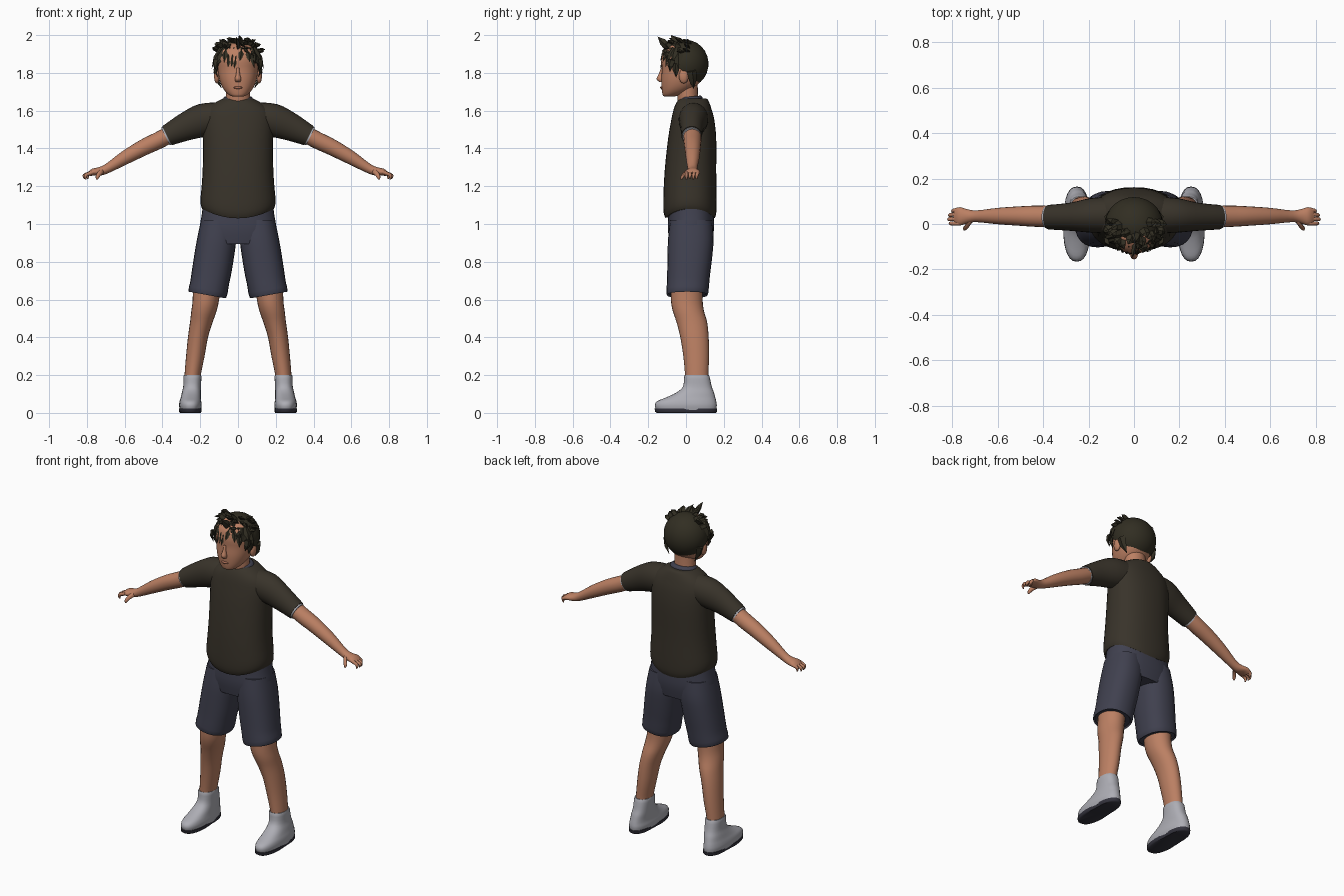
import bpy, bmesh, math, random
from mathutils import Vector

random.seed(4)


def material(name, r, g, b):
    m = bpy.data.materials.new(name)
    m.diffuse_color = (r, g, b, 1)
    return m


SKIN = material("skin", 0.50, 0.215, 0.125)
LIP = material("lips", 0.40, 0.155, 0.095)
SHIRT = material("shirt_charcoal", 0.040, 0.033, 0.023)
SHORTS = material("shorts_navy", 0.051, 0.052, 0.078)
WHITE = material("shoe_grey_white", 0.42, 0.42, 0.46)
SOLE = material("sole_dark", 0.035, 0.034, 0.048)
HAIR = material("hair_dark", 0.031, 0.027, 0.016)


def finish(name, bm, mat, mirror=False, angle=50):
    bmesh.ops.recalc_face_normals(bm, faces=bm.faces)
    me = bpy.data.meshes.new(name)
    bm.to_mesh(me)
    bm.free()
    me.materials.append(mat)
    ob = bpy.data.objects.new(name, me)
    bpy.context.collection.objects.link(ob)
    bpy.ops.object.select_all(action='DESELECT')
    bpy.context.view_layer.objects.active = ob
    ob.select_set(True)
    bpy.ops.object.shade_smooth_by_angle(angle=math.radians(angle))
    if mirror:
        ob.modifiers.new("mirror", 'MIRROR').use_mirror_merge = False
    return ob


def smooth_rows(rows, k):
    """Catmull-Rom interpolation through the ring rows."""
    out = []
    for i in range(len(rows) - 1):
        p0, p1, p2, p3 = (rows[max(i - 1, 0)], rows[i], rows[i + 1],
                          rows[min(i + 2, len(rows) - 1)])
        for j in range(k):
            t = j / k
            out.append([0.5 * (2 * b + (c - a) * t + (2 * a - 5 * b + 4 * c - d) * t * t
                               + (3 * b - a - 3 * c + d) * t ** 3)
                        for a, b, c, d in zip(p0, p1, p2, p3)])
    return out + [list(rows[-1])]


def loft(bm, rows, n=24, power=2.0, k=3):
    """Rows: centre x, y, z, radius u, radius v, tilt of u in the xz plane."""
    rings = []
    for cx, cy, cz, ru, rv, a in smooth_rows(rows, k):
        ring = []
        for i in range(n):
            t = 2 * math.pi * i / n
            c, s = math.cos(t), math.sin(t)
            u = math.copysign(abs(c) ** (2 / power), c) * ru
            v = math.copysign(abs(s) ** (2 / power), s) * rv
            ring.append(bm.verts.new((cx + u * math.cos(a), cy + v, cz + u * math.sin(a))))
        rings.append(ring)
    for r, q in zip(rings, rings[1:]):
        for i in range(n):
            bm.faces.new((r[i], r[(i + 1) % n], q[(i + 1) % n], q[i]))
    bm.faces.new(rings[0])
    bm.faces.new(rings[-1])


def upright(rows, x=None):
    """Rows z, half width, y front, y back (and centre x) to loft rows."""
    return [(r[4] if len(r) > 4 else (x or 0), (r[2] + r[3]) / 2, r[0], r[1],
             (r[3] - r[2]) / 2, 0) for r in rows]


def part(name, rows, mat, mirror=False, n=24, power=2.0, k=3, bend=None):
    bm = bmesh.new()
    loft(bm, rows, n, power, k)
    if bend:
        for v in bm.verts:
            bend(v.co)
    return finish(name, bm, mat, mirror)


def ball(name, loc, size, mat, mirror=False):
    bm = bmesh.new()
    bmesh.ops.create_uvsphere(bm, u_segments=14, v_segments=8, radius=1)
    for v in bm.verts:
        v.co = Vector(loc) + Vector(a * b for a, b in zip(v.co, size))
    return finish(name, bm, mat, mirror)


# Shirt body with a hem that rises at the sides
def hem(co):
    if co.z < 1.16:
        co.z += (1.16 - co.z) / 0.13 * 1.4 * co.x ** 2


part("shirt_body", upright([
    (1.03, .190, -.108, .152), (1.06, .197, -.118, .160), (1.13, .198, -.120, .162),
    (1.28, .187, -.113, .160), (1.45, .186, -.095, .160), (1.55, .188, -.078, .150),
    (1.605, .168, -.066, .136), (1.64, .125, -.052, .124), (1.662, .085, -.036, .112),
    (1.665, .070, -.030, .095)]), SHIRT, n=32, power=2.3, bend=hem)

# Sleeves and the pale cuff lining inside them
A = math.radians(63.4)
part("sleeve", [(.09, .040, 1.560, .085, .080, 1.45), (.19, .038, 1.548, .088, .076, 1.35),
                (.28, .032, 1.514, .074, .062, 1.2), (.376, .030, 1.467, .056, .054, A)],
     SHIRT, True)
part("cuff_lining", [(.35, .030, 1.480, .050, .049, A), (.384, .030, 1.463, .052, .050, A)],
     WHITE, True, k=1)
part("collar", upright([(1.642, .082, -.044, .085), (1.660, .080, -.042, .088),
                        (1.672, .070, -.036, .078)]), SHORTS, bend=lambda c: setattr(c, "z", c.z + .1 * c.y))

# Arms, palms, fingers and thumbs
part("arm", [(.33, .032, 1.490, .045, .046, A), (.42, .034, 1.443, .045, .047, A),
             (.50, .035, 1.405, .043, .043, A), (.60, .035, 1.350, .036, .036, A),
             (.69, .034, 1.295, .025, .026, A), (.73, .034, 1.279, .023, .030, 1.2),
             (.765, .034, 1.275, .019, .040, 1.2), (.788, .034, 1.264, .012, .036, 1.0)],
     SKIN, True, n=20)
bm = bmesh.new()
for y, tipx, tipz in ((.003, .815, 1.236), (.023, .822, 1.240), (.043, .818, 1.237), (.062, .803, 1.238)):
    loft(bm, [(.765, y, 1.275, .011, .010, 1.1), ((tipx + .787) / 2, y * .95, 1.262, .010, .009, .8),
              (tipx - .006, y * .9, tipz + .014, .008, .008, .4), (tipx - .008, y * .9, tipz, .004, .004, .2)],
         8, 2, 2)
loft(bm, [(.715, .018, 1.283, .014, .012, 1.1), (.735, -.008, 1.265, .012, .011, .8),
          (.745, -.020, 1.248, .010, .009, .4), (.747, -.024, 1.236, .004, .004, .2)], 8, 2, 2)
finish("fingers", bm, SKIN, True)

# Shorts: seat and legs
part("shorts_seat", upright([(1.15, .180, -.090, .140), (1.05, .192, -.094, .147),
                             (.97, .204, -.096, .148), (.895, .190, -.085, .135)]),
     SHORTS, n=32, power=2.4)
part("shorts_leg", upright([
    (1.02, .094, -.085, .138, .102), (.92, .104, -.095, .146, .113), (.82, .106, -.098, .138, .128),
    (.72, .105, -.100, .126, .144), (.63, .100, -.103, .117, .162), (.632, .090, -.093, .107, .162)]),
    SHORTS, True, power=2.3,
    bend=lambda c: setattr(c, "z", c.z + (.18 * (c.x - .162) if c.z < .68 else 0)))

# Bare legs
part("leg", upright([
    (.72, .078, -.080, .090, .160), (.60, .070, -.080, .088, .170), (.54, .067, -.070, .095, .180),
    (.48, .060, -.050, .112, .194), (.40, .053, -.030, .120, .212), (.30, .049, -.014, .122, .226),
    (.20, .043, -.005, .118, .240), (.15, .042, -.004, .118, .242)]), SKIN, True)

# Shoes with socks, and soles
part("shoe_and_sock", upright([
    (.015, .056, -.158, .160, .252), (.040, .060, -.165, .163, .252), (.062, .057, -.152, .160, .252),
    (.082, .053, -.105, .155, .250), (.108, .050, -.050, .148, .247), (.140, .047, -.016, .136, .243),
    (.195, .047, -.009, .124, .241), (.200, .040, -.002, .116, .241)]), WHITE, True, n=28, power=2.4)
part("shoe_sole", upright([(0, .056, -.155, .158, .252), (.006, .061, -.164, .164, .252),
                           (.022, .061, -.166, .165, .252)]), SOLE, True, n=28, power=2.4, k=1,
     bend=lambda c: setattr(c, "x", .252 + (c.x - .252) * (1 - .1 * math.exp(-((c.y - .03) / .05) ** 2))))

# Neck and head
part("neck", upright([(1.60, .070, -.040, .075), (1.66, .064, -.045, .064),
                      (1.75, .062, -.050, .062)]), SKIN)
part("head", upright([
    (1.674, .022, -.112, -.070), (1.680, .042, -.122, -.040), (1.700, .066, -.127, .010),
    (1.730, .086, -.130, .055), (1.770, .100, -.131, .085), (1.820, .107, -.128, .098),
    (1.870, .110, -.130, .103), (1.920, .098, -.115, .095), (1.955, .060, -.070, .060)]),
    SKIN, n=32, power=2.2)
part("nose", [(0, -.126, 1.828, .007, .006, 0), (0, -.131, 1.795, .010, .013, 0),
              (0, -.136, 1.768, .017, .020, 0), (0, -.130, 1.752, .013, .012, 0)], SKIN, n=12)
ball("lips", (0, -.127, 1.722), (.024, .010, .007), LIP)
ball("ear", (.112, -.012, 1.782), (.015, .026, .038), SKIN, True)

# Hair cap whose lower edge drops from the forehead to the nape
C, R = Vector((0, -.002, 1.848)), Vector((.128, .121, .127))


def on_cap(theta, phi, s=1.0):
    d = (math.sin(phi) * math.cos(theta), math.sin(phi) * math.sin(theta), math.cos(phi))
    return C + Vector(a * b * s for a, b in zip(d, R))


bm = bmesh.new()
N, M, rings = 40, 12, []
for j in range(M + 2):
    ring = []
    for i in range(N):
        th = 2 * math.pi * i / N
        s = math.sin(th)
        # Edge heights: forehead, temple, behind the ear, nape
        low = 1.80 + (.065 * min(1, -s * 1.3) if s < 0 else -.078 * min(1, s * 1.8))
        end = math.acos(max(-.97, min(1, (low - C.z) / R.z)))
        ring.append(bm.verts.new(on_cap(th, .06 + (end - .06) * min(j, M) / M, 1 if j <= M else .82)))
    rings.append(ring)
for r, q in zip(rings, rings[1:]):
    for i in range(N):
        bm.faces.new((r[i], r[(i + 1) % N], q[(i + 1) % N], q[i]))
bm.faces.new(rings[0])
finish("hair_cap", bm, HAIR)

# Hair locks: fringe, top spikes and sideburns
bm = bmesh.new()


def lock(base, tip, r):
    base, tip = Vector(base), Vector(tip)
    ax = (tip - base).normalized()
    side = ax.cross((base - C).normalized()).normalized()
    out = side.cross(ax)
    mid = base.lerp(tip, .5) + (base - C).normalized() * .008
    q = [[bm.verts.new(p + side * x * w + out * y * w * .5) for x, y in ((1, 0), (0, 1), (-1, 0), (0, -1))]
         for p, w in ((base, r), (mid, r * .8))]
    t = bm.verts.new(tip)
    bm.faces.new(q[0])
    for i in range(4):
        k = (i + 1) % 4
        bm.faces.new((q[0][i], q[0][k], q[1][k], q[1][i]))
        bm.faces.new((q[1][i], q[1][k], t))


for i in range(13):  # fringe
    th = math.radians(-160 + 140 * i / 12)
    tip = on_cap(th + random.uniform(-.2, .1), 1.5, 1.12)
    tip.z = 1.835 + random.uniform(-.018, .03)
    lock(on_cap(th, .85, .98), tip, .026)
for i in range(26):  # top spikes
    th = math.radians(random.uniform(-190, 10))
    ph = random.uniform(.35, 1.15)
    base = on_cap(th, ph, .95)
    tip = on_cap(th + random.uniform(-.35, .35), ph + .2, random.uniform(1.14, 1.24))
    tip.z = min(tip.z + .015, 1.985)
    tip.y = max(tip.y, -.148)
    lock(base, tip, .022)
lock((.005, -.085, 1.925), (-.01, -.150, 1.992), .024)
lock((.02, -.04, 1.95), (.005, -.080, 2.0), .024)
lock((-.03, -.02, 1.95), (-.045, -.045, 1.99), .022)
for s in (-1, 1):  # sideburns and locks behind the ears
    lock((s * .118, -.050, 1.85), (s * .108, -.052, 1.775), .022)
    lock((s * .120, -.075, 1.87), (s * .108, -.085, 1.805), .022)
    lock((s * .118, .030, 1.81), (s * .085, .040, 1.715), .026)
finish("hair_locks", bm, HAIR, angle=30)
